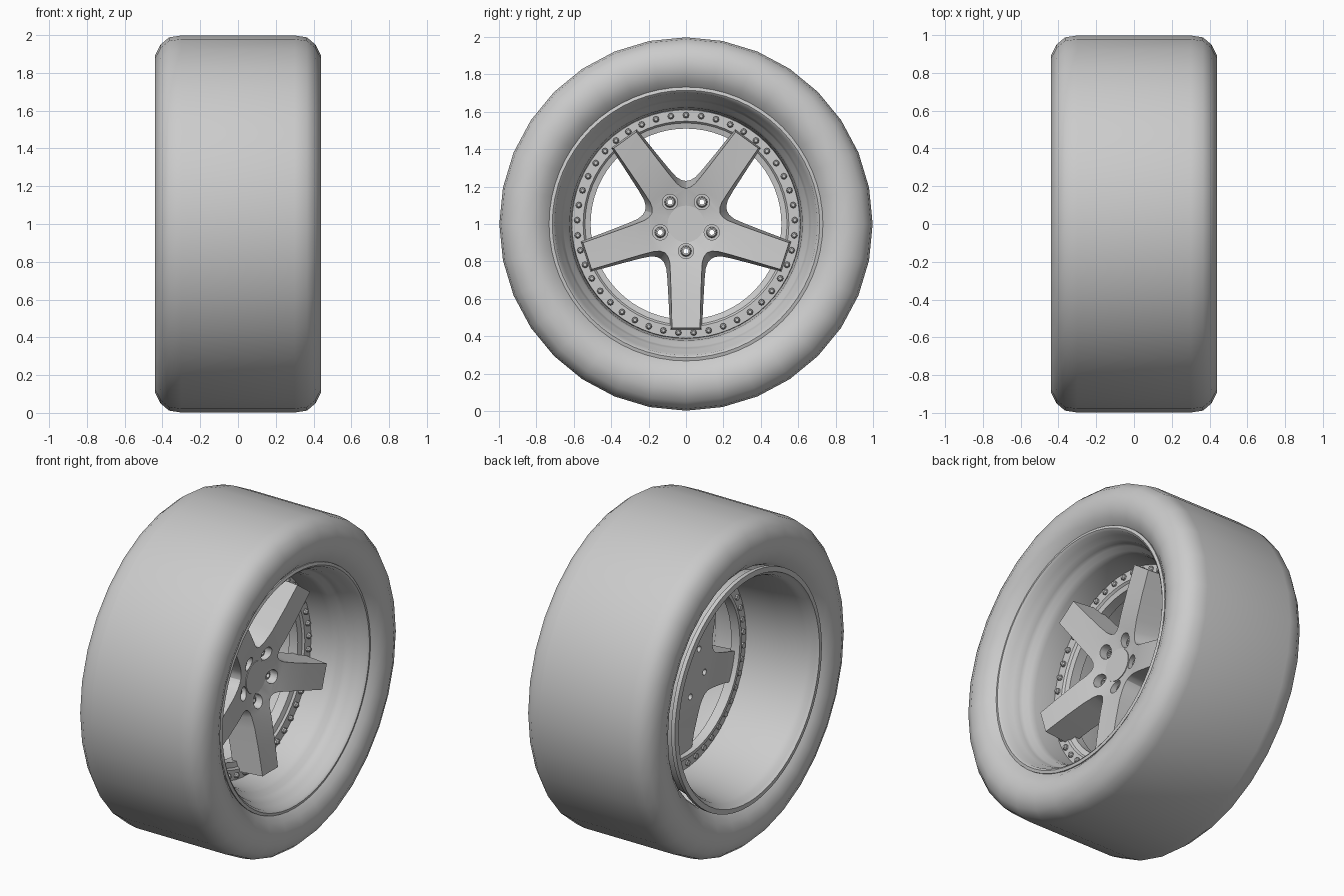
import bpy, bmesh
from math import sin, cos, pi, radians, hypot
from mathutils import Matrix, Vector

if "Cube" in bpy.data.objects:
    bpy.data.objects.remove(bpy.data.objects["Cube"])

CZ = 1.0  # axle height


def finish(name, bm, angle=35):
    me = bpy.data.meshes.new(name)
    bm.to_mesh(me)
    bm.free()
    ob = bpy.data.objects.new(name, me)
    bpy.context.collection.objects.link(ob)
    smooth(ob, angle)
    return ob


def smooth(ob, angle=35):
    bpy.ops.object.select_all(action='DESELECT')
    ob.select_set(True)
    bpy.context.view_layer.objects.active = ob
    bpy.ops.object.shade_smooth_by_angle(angle=radians(angle))


def revolve(bm, profile, seg, closed=True, cy=0.0, cz=CZ):
    """Spin (x, radius) points about an axis parallel to x."""
    rings = [[bm.verts.new((x, cy + r * sin(2 * pi * k / seg), cz + r * cos(2 * pi * k / seg)))
              for x, r in profile] for k in range(seg)]
    n = len(profile)
    for k in range(seg):
        a, b = rings[k], rings[(k + 1) % seg]
        for i in range(n if closed else n - 1):
            j = (i + 1) % n
            bm.faces.new((a[i], a[j], b[j], b[i]))


def lathe(name, profile, seg, closed=True, angle=35):
    bm = bmesh.new()
    revolve(bm, profile, seg, closed)
    return finish(name, bm, angle)


def rod(bm, x0, x1, r, y, z, seg, r2=None):
    m = Matrix.Translation(((x0 + x1) / 2, y, z)) @ Matrix.Rotation(pi / 2, 4, 'Y')
    bmesh.ops.create_cone(bm, cap_ends=True, segments=seg, radius1=r,
                          radius2=r if r2 is None else r2, depth=x1 - x0, matrix=m)


def around(count, r, start=0.0):
    """Points (y, z) on a circle around the axle, start measured from +y."""
    for k in range(count):
        a = start + 2 * pi * k / count
        yield r * cos(a), CZ + r * sin(a)


# Tyre: rounded slick, mirrored half profile
half = [(.33, .70), (.365, .715), (.385, .735), (.415, .77), (.437, .82), (.44, .89),
        (.41, .95), (.365, .988), (.30, .998)]
lathe("tire", [(-x, r) for x, r in half] + half[::-1], 32, closed=False, angle=60)

# Rim barrel: outer skin rear to front, then inner skin front to rear
lathe("rim_barrel", [
    (-.425, .715), (-.40, .715), (-.385, .69), (-.30, .665), (-.20, .64), (.05, .63), (.22, .645),
    (.30, .685), (.36, .70), (.375, .732), (.39, .732),
    (.395, .715), (.385, .702), (.345, .692), (.32, .672), (.285, .662), (.262, .655),
    (.24, .632), (.20, .622), (.07, .612), (.02, .612), (-.20, .625), (-.36, .65), (-.395, .66),
    (-.41, .675), (-.43, .685)], 64, angle=40)

# Bolted flange ring
lathe("flange_ring", [(.02, .618), (.07, .61), (.07, .55), (.058, .54), (.05, .51),
                      (-.01, .51), (-.01, .53), (.02, .545)], 64)

# Rim bolts, with nuts showing on the rear
bm = bmesh.new()
for y, z in around(45, .582, pi / 2):
    rod(bm, .01, .08, .017, y, z, 8)
    rod(bm, .08, .09, .017, y, z, 8, .009)
finish("rim_bolts", bm, 30)

# Five-spoke centre: rows of (edge u, edge v, middle u) along one spoke
front = [(.081, .059, .10), (.154, .112, .165), (.175, .096, .18), (.205, .087, .205),
         (.27, .083, .27), (.40, .079, .40), (.555, .075, .555)]
rear = [(.081, .059, .10), (.186, .135, .19), (.205, .118, .205), (.235, .106, .235),
        (.29, .100, .29), (.41, .093, .41), (.565, .086, .565)]
front_x = [(0, .115), (.10, .12), (.19, .145), (.27, .17), (.40, .195), (.56, .22)]
rear_x = [(0, -.03), (.23, -.03), (.30, -.015), (.42, .01), (.57, .03)]


def height(table, r):
    for (r0, a), (r1, b) in zip(table, table[1:]):
        if r <= r1:
            return a + (b - a) * (r - r0) / (r1 - r0)
    return table[-1][1]


bm = bmesh.new()
for k in range(5):
    ang = -pi / 2 + 2 * pi * k / 5
    du, dv = Vector((0, cos(ang), sin(ang))), Vector((0, -sin(ang), cos(ang)))

    def vert(u, v, table):
        p = du * u + dv * v
        return bm.verts.new((height(table, hypot(u, v)), p.y, CZ + p.z))

    skins = []
    for rows, table in ((front, front_x), (rear, rear_x)):
        hub = vert(0, 0, table)
        grid = [[vert(u, -v, table), vert(m, 0, table), vert(u, v, table)] for u, v, m in rows]
        for c in (0, 1):
            bm.faces.new((hub, grid[0][c], grid[0][c + 1]))
            for a, b in zip(grid, grid[1:]):
                bm.faces.new((a[c], b[c], b[c + 1], a[c + 1]))
        skins.append(grid)
    f, b = skins
    for c in (0, 2):  # side walls
        for i in range(1, len(f) - 1):
            bm.faces.new((f[i][c], f[i + 1][c], b[i + 1][c], b[i][c]))
    for c in (0, 1):  # tip
        bm.faces.new((f[-1][c], f[-1][c + 1], b[-1][c + 1], b[-1][c]))
bmesh.ops.remove_doubles(bm, verts=bm.verts, dist=.0005)
bmesh.ops.recalc_face_normals(bm, faces=bm.faces)
spokes = finish("spoke_centre", bm)

# Lug holes: wide counterbore, then a narrow through hole
for x0, r in ((.075, .041), (-.2, .018)):
    bm = bmesh.new()
    for y, z in around(5, .145, -pi / 2):
        rod(bm, x0, .4, r, y, z, 20)
    cutter = finish("lug_cutter", bm)
    cutter.hide_render = True
    mod = spokes.modifiers.new("holes", 'BOOLEAN')
    mod.operation, mod.solver, mod.object = 'DIFFERENCE', 'EXACT', cutter
    bpy.context.view_layer.objects.active = spokes
    bpy.ops.object.modifier_apply(modifier=mod.name)
    bpy.data.objects.remove(cutter)
smooth(spokes, 30)

# Hollow lug nuts
bm = bmesh.new()
for y, z in around(5, .145, -pi / 2):
    revolve(bm, [(.07, .03), (.10, .028), (.108, .022), (.108, .014), (.07, .014)], 12, True, y, z)
finish("lug_nuts", bm, 30)

# Centre cap
bm = bmesh.new()
rod(bm, .09, .125, .098, 0, CZ, 32)
finish("centre_cap", bm)
